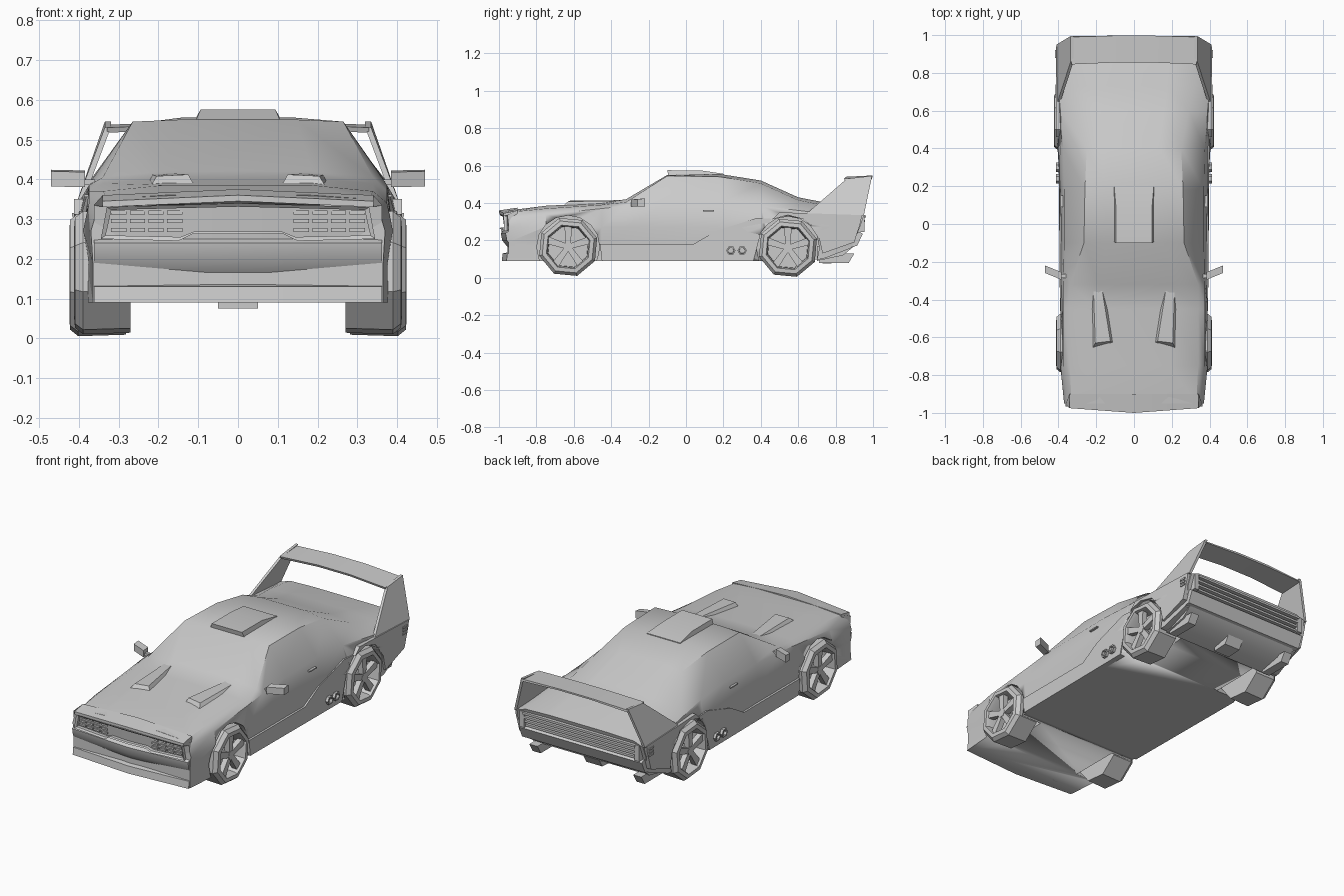
import bpy, bmesh, math
from mathutils import Vector

old = bpy.data.objects.get("Cube")
if old:
    bpy.data.objects.remove(old)

paint = bpy.data.materials.new("plain_grey")
paint.use_nodes = True
grey = (0.6, 0.6, 0.6, 1)
paint.diffuse_color = grey
paint.node_tree.nodes["Principled BSDF"].inputs["Base Color"].default_value = grey


def activate(obj):
    bpy.ops.object.select_all(action="DESELECT")
    obj.select_set(True)
    bpy.context.view_layer.objects.active = obj


def build(name, verts, faces, mirror=False, angle=30):
    mesh = bpy.data.meshes.new(name)
    mesh.from_pydata([tuple(v) for v in verts], [], faces)
    bm = bmesh.new()
    bm.from_mesh(mesh)
    bmesh.ops.remove_doubles(bm, verts=bm.verts, dist=0.0001)
    bmesh.ops.recalc_face_normals(bm, faces=bm.faces)
    bm.to_mesh(mesh)
    bm.free()
    mesh.materials.append(paint)
    obj = bpy.data.objects.new(name, mesh)
    bpy.context.collection.objects.link(obj)
    activate(obj)
    bpy.ops.object.shade_smooth_by_angle(angle=math.radians(angle))
    if mirror:
        mod = obj.modifiers.new("mirror", "MIRROR")
        mod.use_axis = (True, False, False)
        mod.use_mirror_merge = False
    return obj


def loft(name, rings, **options):
    """Skin closed rings of equal length and cap both ends."""
    size = len(rings[0])
    verts = [p for ring in rings for p in ring]
    faces = [list(range(size)), list(range(len(verts) - size, len(verts)))]
    for r in range(len(rings) - 1):
        for i in range(size):
            a, b = r * size + i, r * size + (i + 1) % size
            faces.append([a, b, b + size, a + size])
    return build(name, verts, faces, **options)


def side_plate(name, outline, x_low, x_high, **options):
    """Extrude a (y, z) outline along x."""
    return loft(name, [[(x, y, z) for y, z in outline] for x in (x_low, x_high)], **options)


def box(name, low, high, **options):
    (xa, ya, za), (xb, yb, zb) = low, high
    return side_plate(name, [(ya, za), (yb, za), (yb, zb), (ya, zb)], xa, xb, **options)


def circle(x, y, z, radius, sides, turn=0.0):
    steps = [turn + math.tau * i / sides for i in range(sides)]
    return [(x, y + radius * math.cos(a), z + radius * math.sin(a)) for a in steps]


# Body: y, floor z, sill x, waist x, belt x, belt z, shoulder x, shoulder z, crown z
stations = [
    (-.95, .09, .365, .37, .355, .32, .33, .35, .36),
    (-.75, .09, .38, .39, .375, .34, .34, .37, .385),
    (-.45, .09, .38, .39, .375, .37, .34, .39, .40),
    (-.32, .09, .38, .385, .375, .385, .34, .405, .42),
    (-.1, .09, .38, .385, .37, .395, .265, .545, .55),
    (.18, .09, .385, .39, .37, .4, .26, .54, .555),
    (.4, .09, .395, .405, .375, .385, .25, .505, .52),
    (.6, .09, .4, .415, .39, .36, .29, .415, .43),
    (.73, .1, .4, .415, .4, .345, .32, .39, .405),
    (.95, .16, .385, .4, .395, .33, .34, .35, .355)]
rings = []
for y, floor, sill, waist, belt, belt_z, shoulder, shoulder_z, crown in stations:
    half = [(sill, floor), (sill, .19), (waist, .27), (belt, belt_z),
            (shoulder, shoulder_z), (shoulder * .55, crown)]
    section = half + [(-x, z) for x, z in reversed(half)]
    tuck = .4 if y > .9 else 0
    rings.append([(x, y - tuck * max(0, .32 - z), z) for x, z in section])
body = loft("body", rings, angle=35)

# Wheels and their wells
wheels = {"front": (-.63, .165, 0), "rear": (.545, .16, .012)}
for end, (wy, wz, shift) in wheels.items():
    for side in (-1, 1):
        cutter = loft("well_cutter", [circle(side * x, wy, wz, .168, 16) for x in (.25, .6)])
        cutter.hide_render = True
        cut = body.modifiers.new("well", "BOOLEAN")
        cut.operation, cut.solver, cut.object = "DIFFERENCE", "EXACT", cutter
        activate(body)
        bpy.ops.object.modifier_apply(modifier=cut.name)
        bpy.data.objects.remove(cutter)
    tyre = [(.27, .158), (.39, .162), (.41, .145), (.412, .122), (.395, .115), (.34, .112)]
    loft(end + "_wheels", [circle(x + shift, wy, wz, r, 8, .3) for x, r in tyre], mirror=True)
    loft(end + "_hubs", [circle(x + shift, wy, wz, .026, 6) for x in (.33, .4)], mirror=True)
    for k in range(5):
        turn = math.tau * k / 5 + math.pi / 2
        out = Vector((0, math.cos(turn), math.sin(turn)))
        across = Vector((0, -out.z, out.y))
        centre = Vector((shift, wy, wz))
        spoke = []
        for reach, width, face in ((.01, .014, .398), (.118, .02, .4)):
            corners = [(face - .03, -1), (face, -1), (face, 1), (face - .03, 1)]
            spoke.append([centre + out * reach + across * s * width + Vector((x, 0, 0))
                          for x, s in corners])
        loft(end + "_spokes", spoke, mirror=True)

# Nose, swept across the width with a shallow point in the middle
nose = [(-.9, .375), (-.975, .36), (-.975, .345), (-.955, .335), (-.945, .25), (-.965, .24),
        (-.958, .2), (-.93, .165), (-.93, .135), (-.955, .13), (-.96, .09), (-.9, .09)]
columns = [-.37, -.2, 0, .2, .37]
loft("nose", [[(x * (.92 if z > .34 else .98), y - (.025 * (1 - abs(x) / .37) if y < -.92 else 0),
                z - (.015 * abs(x) / .37 if z > .34 else 0)) for y, z in nose]
              for x in columns])


def nose_y(x, y):
    return y - .025 * (1 - abs(x) / .37)


# Grille surround with a raised step in its lower edge
edge = [(0, .34), (.33, .33), (.345, .25), (.15, .245), (.115, .262), (0, .262)]
loop = edge + [(-x, z) for x, z in reversed(edge[1:-1])]
surround = []
for x, z in loop:
    dx, dz = x * .965, .295 + (z - .295) * .8
    surround.append([(x, nose_y(x, -.955), z), (x, nose_y(x, -.972), z),
                     (dx, nose_y(dx, -.965), dz), (dx, nose_y(dx, -.945), dz)])
count = len(surround)
build("grille_surround", [p for ring in surround for p in ring],
      [[4 * i + k, 4 * i + (k + 1) % 4, 4 * ((i + 1) % count) + (k + 1) % 4,
        4 * ((i + 1) % count) + k] for i in range(count) for k in range(4)])

# Grille bars and slots
for row in range(3):
    z = .268 + row * .022
    for col in range(4):
        x = .14 + col * .047
        y = nose_y(x + .02, -.958)
        box("grille_slots", (x, y, z), (x + .038, y + .02, z + .01), mirror=True)

# Hood scoops: opening in front, fading rearwards
scoop = [[(.11, -.63, .385), (.22, -.66, .382), (.205, -.63, .408), (.125, -.62, .412)],
         [(.15, -.34, .39), (.24, -.34, .39), (.215, -.34, .412), (.17, -.34, .415)]]
loft("hood_scoops", scoop, mirror=True)

# Roof scoop
roof = [(-.095, .55), (-.1, .575), (.08, .574), (.2, .556), (.2, .54), (-.08, .54)]
loft("roof_scoop", [[(x * (.9 if z > .57 else 1), y, z) for y, z in roof]
                    for x in (-.105, .105)])

# Mirrors on the doors
loft("mirrors", [[(x, y + dy, z + dz) for dy, dz in ((-.02, -.02), (.02, -.02), (.02, .022), (-.02, .018))]
                 for x, y, z in ((.385, -.275, .4), (.47, -.24, .402))], mirror=True)
box("mirror_stalks", (.36, -.285, .385), (.39, -.265, .4), mirror=True)

# Side skirts sweeping up into the rear flares
skirt = [(-.45, .09), (.36, .09), (.4, .24), (.46, .315), (.38, .32), (.16, .25), (.04, .18), (-.46, .18)]
loft("side_skirts", [[(x + .02 * max(0, y), y, z) for y, z in skirt]
                     for x in (.36, .392)], mirror=True)
flare = [(.46, .312), (.545, .335), (.64, .31), (.71, .22), (.73, .13), (.9, .19), (.935, .3), (.94, .335), (.5, .35)]
loft("rear_flares", [[(x, y, z) for y, z in flare] for x in (.37, .412)], mirror=True)

# Side exhausts, door handles and rear side vents
for y in (.24, .3):
    loft("side_exhausts", [circle(x, y, .145, r, 6) for x, r in
                           ((.37, .025), (.412, .025), (.412, .017), (.398, .016))], mirror=True)
box("door_handles", (.37, .09, .355), (.388, .15, .362), mirror=True)
for row in range(3):
    z = .27 + row * .018
    box("rear_side_vents", (.4, .88, z), (.417, .92, z + .009), mirror=True)

# Tail panel frame and horizontal slats
for row in range(4):
    z = .25 + row * .024
    box("tail_slats", (-.35, .91, z), (.35, .962 - .006 * (3 - row), z + .012))
box("tail_frame_ends", (.345, .91, .245), (.375, .955, .335), mirror=True)
bumper = [(.88, .165), (.915, .17), (.945, .235), (.93, .245), (.88, .245)]
side_plate("rear_bumper", bumper, -.385, .385)

# Lower rear valance with fins
side_plate("valance", [(.7, .09), (.84, .12), (.9, .17), (.7, .17)], -.36, .36)
fin = [(.71, .08), (.87, .08), (.9, .13), (.73, .13)]
side_plate("valance_fins", fin, .3, .35, mirror=True)
side_plate("centre_outlet", [(.73, .075), (.82, .08), (.85, .13), (.73, .13)], -.05, .05)

# Rear wing on raked uprights
upright = [[(x, y, z) for y, z in ((.63, .33), (.95, .33))] +
           [(x - .075, y, z) for y, z in ((.995, .545), (.86, .53))] for x in (.395, .41)]
loft("wing_uprights", upright, mirror=True)
loft("wing", [[(x, .855 + lift, .522 + lift), (x, .995, .532 + lift), (x, 1 - abs(x) * .03, .542 + lift),
               (x, .85 + lift, .535 + lift)] for x, lift in
              ((-.33, -.005), (-.1, .005), (.1, .005), (.33, -.005))])
